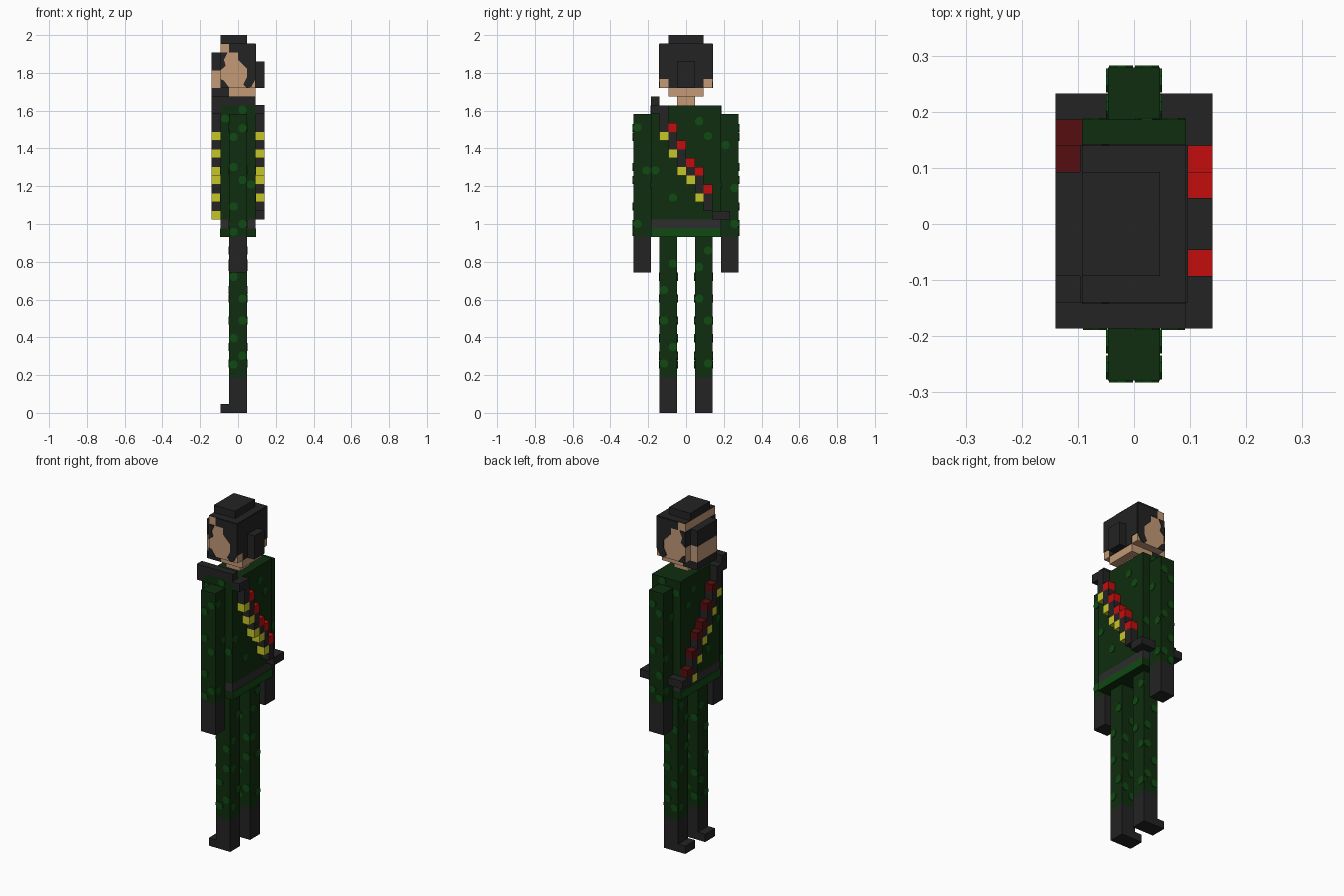
import bpy, bmesh, math
from mathutils import Matrix, Vector

if "Cube" in bpy.data.objects:
    bpy.data.objects.remove(bpy.data.objects["Cube"], do_unlink=True)

V = 2 / 43          # size of one block
T = 0.003           # thickness of painted plates


def material(name, col):
    m = bpy.data.materials.new(name)
    m.use_nodes = True
    m.diffuse_color = (*col, 1)
    bsdf = m.node_tree.nodes["Principled BSDF"]
    bsdf.inputs["Base Color"].default_value = (*col, 1)
    bsdf.inputs["Roughness"].default_value = 0.9
    return m


BLACK = material("black", (0.017, 0.017, 0.017))
GREY = material("dark_grey", (0.026, 0.026, 0.026))
GREEN = material("dark_green", (0.0045, 0.026, 0.0045))
SPOT = material("camouflage_green", (0.005, 0.068, 0.006))
SKIN = material("skin", (0.54, 0.32, 0.18))
RED = material("red", (0.55, 0.004, 0.004))
DARK_RED = material("dark_red", (0.09, 0.004, 0.005))
YELLOW = material("yellow", (0.56, 0.56, 0.022))


def P(i, j, k):
    """Block coordinates to model coordinates."""
    return Vector(((i - 3) * V, (j - 6) * V, k * V))


def finish(name, bm, mat):
    bmesh.ops.recalc_face_normals(bm, faces=bm.faces)
    me = bpy.data.meshes.new(name)
    bm.to_mesh(me)
    bm.free()
    me.materials.append(mat)
    ob = bpy.data.objects.new(name, me)
    bpy.context.collection.objects.link(ob)
    return ob


def blocks(name, mat, *boxes):
    """One object from boxes given as (i0, i1, j0, j1, k0, k1)."""
    bm = bmesh.new()
    for i0, i1, j0, j1, k0, k1 in boxes:
        a, b = P(i0, j0, k0), P(i1, j1, k1)
        m = Matrix.Translation((a + b) / 2) @ Matrix.Diagonal((*(b - a), 1))
        bmesh.ops.create_cube(bm, size=1, matrix=m)
    return finish(name, bm, mat)


def side_plates(name, mat, outline):
    """Thin plates with an (i, k) outline on both sides of the head."""
    bm = bmesh.new()
    for j, d in ((3, -T), (9, T)):
        f = bm.faces.new([bm.verts.new(P(i, j, k)) for i, k in outline])
        r = bmesh.ops.extrude_face_region(bm, geom=[f])
        bmesh.ops.translate(bm, vec=(0, d, 0),
                            verts=[g for g in r["geom"] if isinstance(g, bmesh.types.BMVert)])
    return finish(name, bm, mat)


def spots(name, axis, planes, centres):
    """Thin octagons on planes across the x or y axis."""
    bm = bmesh.new()
    rot = Matrix.Rotation(math.pi / 2, 4, 'Y' if axis == 'x' else 'X') @ Matrix.Rotation(math.pi / 8, 4, 'Z')
    for p in planes:
        for u, k in centres:
            c = P(p, u, k) if axis == 'x' else P(u, p, k)
            bmesh.ops.create_cone(bm, cap_ends=True, segments=8, radius1=V * .5, radius2=V * .5,
                                  depth=2 * T, matrix=Matrix.Translation(c) @ rot)
    return finish(name, bm, SPOT)


# Legs, boots, arms and hands, both sides
for side, j, a in (("right", 3, 0), ("left", 7, 10)):
    blocks(side + "_boot", BLACK, (2, 4, j, j + 2, 0, 4), (1, 2, j, j + 2, 0, 1))
    blocks(side + "_leg", GREEN, (2, 4, j, j + 2, 4, 20))
    blocks(side + "_hand", BLACK, (2, 4, a, a + 2, 16, 20))
    blocks(side + "_arm", GREEN, (2, 4, a, a + 2, 20, 34))

# Torso with belt and bright hem
blocks("jacket", GREEN, (1, 5, 2, 10, 22, 35), (1, 5, 2, 10, 20, 21))
blocks("belt", GREY, (1, 5, 2, 10, 21, 22))
blocks("jacket_hem", SPOT, (5, 5 + T / V, 2, 10, 20, 21), (1 - T / V, 1, 2, 10, 20, 21))

# Bandolier strap: (j, bottom, top), the same on chest and back
strap = [(2, 34, 35), (3, 32, 35), (4, 30, 32), (5, 28, 30), (6, 27, 28),
         (7, 25, 27), (8, 23, 25), (9, 22, 23)]
blocks("bandolier_strap", BLACK,
       *[(i, i + 1, j, j + 1, a, b) for i in (0, 5) for j, a, b in strap],
       (0, 5, 2, 3, 35, 36), (5, 6, 2, 3, 35, 35.05),
       (0, 2, 10, 11, 22, 23), (4, 6, 10, 11, 22, 23))

# Cartridges along the strap
reds = [(4, 32), (5, 30), (6, 28), (7, 27), (8, 25)]
yellows = [(3, 31), (4, 29), (5, 27), (6, 26), (7, 24)]
blocks("back_red_shells", RED, *[(5, 6, j, j + 1, k, k + 1) for j, k in reds])
blocks("chest_red_shells", DARK_RED, *[(0, 1, j, j + 1, k, k + 1) for j, k in reds + [(9, 23)]])
blocks("yellow_shells", YELLOW,
       *[(5, 6, j, j + 1, k, k + 1) for j, k in yellows],
       *[(0, 1, j, j + 1, k, k + 1) for j, k in yellows + [(8, 22)]])

# Head and face
blocks("neck", SKIN, (2, 4, 5, 7, 35, 36))
blocks("head", SKIN, (1, 5, 3, 9, 37, 42))
blocks("jaw", SKIN, (2, 5, 4, 8, 36, 37))
blocks("face", SKIN, (0, 1, 4, 8, 37, 39))
blocks("eye_band", BLACK, (0, 1, 4, 8, 39, 41),
       (1 - T / V, 1, 3, 4, 39, 41), (1 - T / V, 1, 8, 9, 39, 41))
blocks("beard", BLACK, (0, 2, 4, 8, 36, 37))

# Hair: top knot layer, back, tied bun and painted sides
t = T / V
blocks("hair_top", BLACK, (1, 4, 4, 8, 42, 43), (1, 5, 3, 9, 42, 42 + t))
blocks("hair_back", BLACK, (5, 5 + t, 3, 9, 38, 42), (5, 5 + t, 4, 8, 37, 38))
blocks("hair_bun", BLACK, (5, 6, 5, 7, 37, 40))
side_plates("hair_sides", BLACK,
            [(2, 42), (5, 42), (5, 38), (4.5, 37.1), (4, 36.98), (3.6, 37.4), (4, 38.2),
             (4, 39.2), (3, 40.2), (3, 41), (2, 41)])
side_plates("eye_band_sides", BLACK, [(1, 41), (1.8, 41), (1.4, 40.2), (1.6, 39.5), (1, 39)])
side_plates("beard_sides", BLACK, [(1, 38), (1.4, 37.8), (2, 37), (1, 37)])

# Camouflage spots
arm_spots = [(3.5, 32.4), (2.5, 31.4), (3.5, 26.5), (2.5, 28), (3.5, 21.5), (2.5, 20.6), (2.5, 23.5)]
spots("arm_side_spots", 'y', (0, 12), arm_spots)
spots("arm_spots", 'x', (2, 4), [(.5, 32.5), (1.5, 27.6), (.5, 21.5), (11.5, 25.6), (11.5, 21.5), (10.5, 30.5)])
spots("jacket_spots", 'x', (1, 5), [(8.5, 31.5), (2.5, 27.6), (7.5, 33.2), (4.5, 24.5)])
spots("jacket_side_spots", 'y', (2, 10), [(1.5, 33.5), (3.5, 34.5), (4.5, 26)])
leg_spots = [(2.5, 15.5), (3.5, 10.5), (2.5, 8.5), (3.5, 6.5), (2.5, 5.5), (3.5, 13)]
spots("leg_side_spots", 'y', (3, 5, 7, 9), leg_spots)
spots("leg_spots", 'x', (2, 4), [(3.5, 10.5), (4.5, 7.5), (3.5, 5.6), (4.5, 17), (3.5, 14),
                                 (8.5, 18.5), (7.5, 16.6), (8.5, 10.5), (8.5, 5.6), (7.5, 13)])
